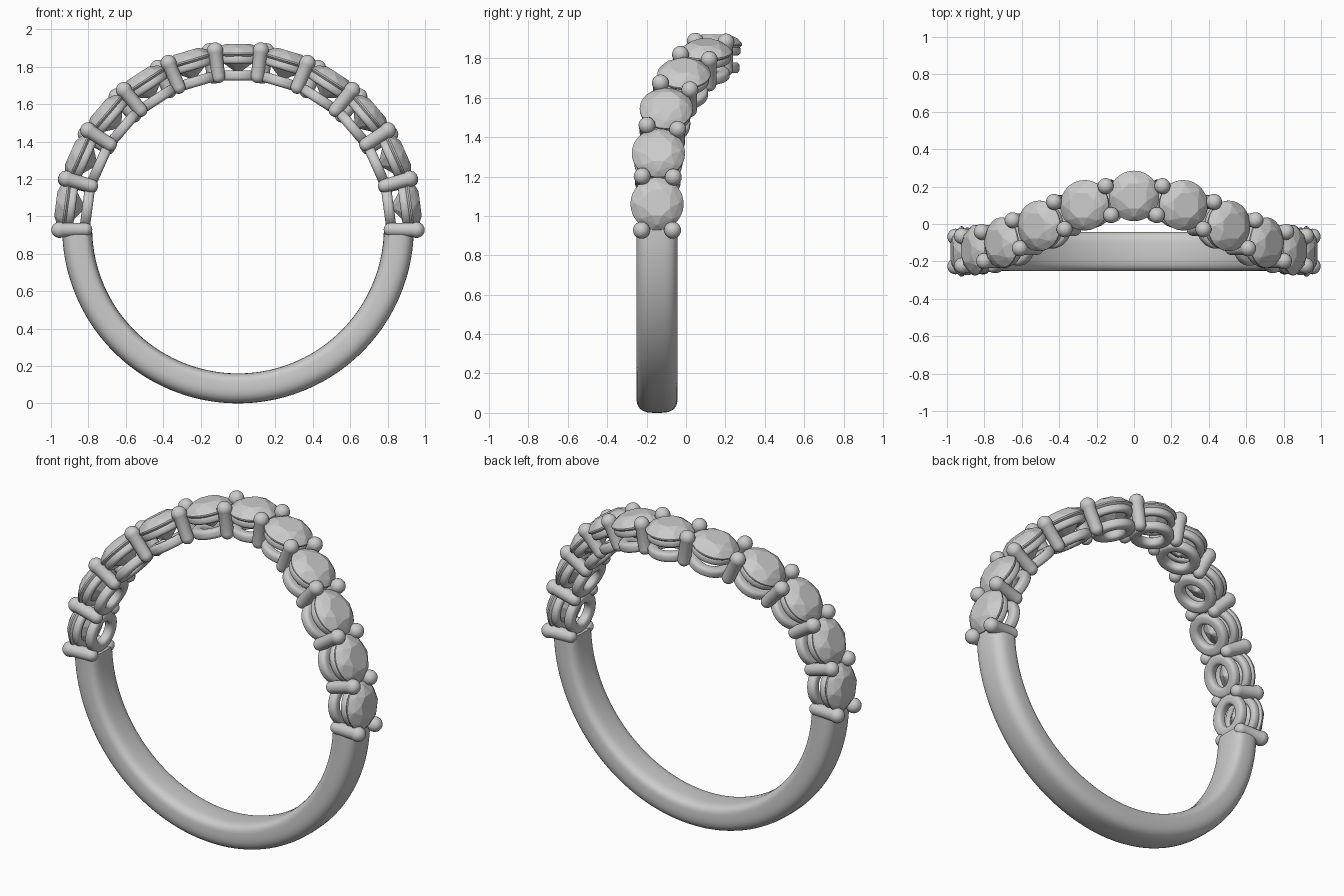
import bpy, bmesh, math
from mathutils import Matrix, Vector

cube = bpy.data.objects.get("Cube")
if cube:
    bpy.data.objects.remove(cube, do_unlink=True)

CENTRE_Z = 0.94          # centre of the finger hole
STEP = 16.5              # angle between neighbouring stones
STONE_Y = [0.15, 0.10, -0.01, -0.10, -0.14, -0.147, -0.147]

metal = bpy.data.materials.new("soft_grey")
metal.use_nodes = True
metal.diffuse_color = (0.6, 0.6, 0.6, 1)
metal.node_tree.nodes["Principled BSDF"].inputs["Base Color"].default_value = (0.6, 0.6, 0.6, 1)


def place(angle, y):
    """Frame whose z axis points outward from the ring at an angle from the top."""
    return Matrix.Translation((0, y, CENTRE_Z)) @ Matrix.Rotation(math.radians(angle), 4, 'Y')


def finish(name, bm, matrix, smooth=True):
    bmesh.ops.recalc_face_normals(bm, faces=bm.faces)
    mesh = bpy.data.meshes.new(name)
    bm.to_mesh(mesh)
    bm.free()
    mesh.materials.append(metal)
    ob = bpy.data.objects.new(name, mesh)
    ob.matrix_world = matrix
    bpy.context.collection.objects.link(ob)
    if smooth:
        bpy.ops.object.select_all(action='DESELECT')
        ob.select_set(True)
        bpy.context.view_layer.objects.active = ob
        bpy.ops.object.shade_smooth_by_angle(angle=math.radians(40))
    return ob


def lathe(name, profile, matrix, steps):
    """Spin a profile of (radius, height) points about z."""
    bm = bmesh.new()
    verts = [bm.verts.new((r, 0, z)) for r, z in profile]
    edges = [bm.edges.new(p) for p in zip(verts, verts[1:])]
    if profile[0][0] > 0.001:
        edges.append(bm.edges.new((verts[-1], verts[0])))
    bmesh.ops.spin(bm, geom=verts + edges, cent=(0, 0, 0), axis=(0, 0, 1),
                   angle=math.tau, steps=steps, use_duplicate=False)
    bmesh.ops.remove_doubles(bm, verts=bm.verts, dist=0.0002)
    return finish(name, bm, matrix)


def rounded_section(r0, r1, z0, z1, bevel, n=4):
    """Closed rounded rectangle for the setting rings."""
    pts = []
    corners = [(r1, z1, 0), (r0, z1, 90), (r0, z0, 180), (r1, z0, 270)]
    for r, z, start in corners:
        cr = r - bevel if r == r1 else r + bevel
        cz = z - bevel if z == z1 else z + bevel
        for i in range(n + 1):
            a = math.radians(start + 90 * i / n)
            pts.append((cr + bevel * math.cos(a), cz + bevel * math.sin(a)))
    return pts


def power(v, e):
    return math.copysign(abs(v) ** e, v)


def shank():
    """Lower half band with a domed outside and a flatter inside."""
    bm = bmesh.new()
    loops, arcs, sides = [], 72, 36
    for i in range(arcs + 1):
        a = math.radians(90.5 + 179 * i / arcs)
        loop = []
        for j in range(sides):
            t = math.tau * j / sides
            s = math.sin(t)
            r = 0.86 + 0.08 * power(s, 0.85 if s > 0 else 0.5)
            loop.append(bm.verts.new((r * math.sin(a), 0.105 * power(math.cos(t), 0.6), r * math.cos(a))))
        loops.append(loop)
    for a, b in zip(loops, loops[1:]):
        for j in range(sides):
            k = (j + 1) % sides
            bm.faces.new((a[j], a[k], b[k], b[j]))
    bm.faces.new(loops[0])
    bm.faces.new(loops[-1])
    finish("shank", bm, Matrix.Translation((0, -0.147, CENTRE_Z)))


def stone(name, matrix):
    """Round faceted stone: table, crown, girdle and pointed pavilion."""
    bm = bmesh.new()
    layers = [(0.072, 0.982, 8, 0.5), (0.112, 0.961, 8, 0), (0.135, 0.934, 32, 0),
              (0.135, 0.926, 32, 0), (0.075, 0.873, 8, 0.5), (0.004, 0.825, 8, 0)]
    for r, z, n, turn in layers:
        for i in range(n):
            a = math.tau * (i + turn) / n
            bm.verts.new((r * math.cos(a), r * math.sin(a), z))
    bmesh.ops.convex_hull(bm, input=bm.verts)
    finish(name, bm, matrix, smooth=False)


def prong(name, matrix):
    """Round post with a domed foot and a slightly larger ball tip."""
    post, ball, foot, tip = 0.036, 0.043, 0.815, 0.955
    profile = [(post * math.sin(math.radians(a)), foot - post * math.cos(math.radians(a)))
               for a in range(0, 91, 15)]
    profile += [(ball * math.cos(math.radians(a)), tip + ball * math.sin(math.radians(a)))
                for a in range(-30, 91, 15)]
    profile[-1] = (0, tip + ball)
    lathe(name, profile, matrix, 20)


shank()

# Stones, each over an upper and a lower setting ring
upper = rounded_section(0.085, 0.127, 0.875, 0.923, 0.018)
lower = rounded_section(0.062, 0.122, 0.785, 0.84, 0.02)
for i in range(-5, 6):
    frame = place(i * STEP, STONE_Y[abs(i)])
    stone(f"stone_{i + 6}", frame)
    lathe(f"upper_setting_ring_{i + 6}", upper, frame, 40)
    lathe(f"lower_setting_ring_{i + 6}", lower, frame, 40)

# Prong pairs between the stones, set square to the curve of the row
for side, label in ((1, "left"), (-1, "right")):
    for i in range(6):
        y0, y1 = STONE_Y[i], STONE_Y[i + 1]
        normal = Vector((y0 - y1, 0.27)).normalized() * 0.079
        for sign, where in ((1, "back"), (-1, "front")):
            angle = (i + 0.5) * STEP + sign * math.degrees(normal.x / 0.92)
            y = (y0 + y1) / 2 + sign * normal.y
            prong(f"{label}_{where}_prong_{i + 1}", place(side * angle, y))
